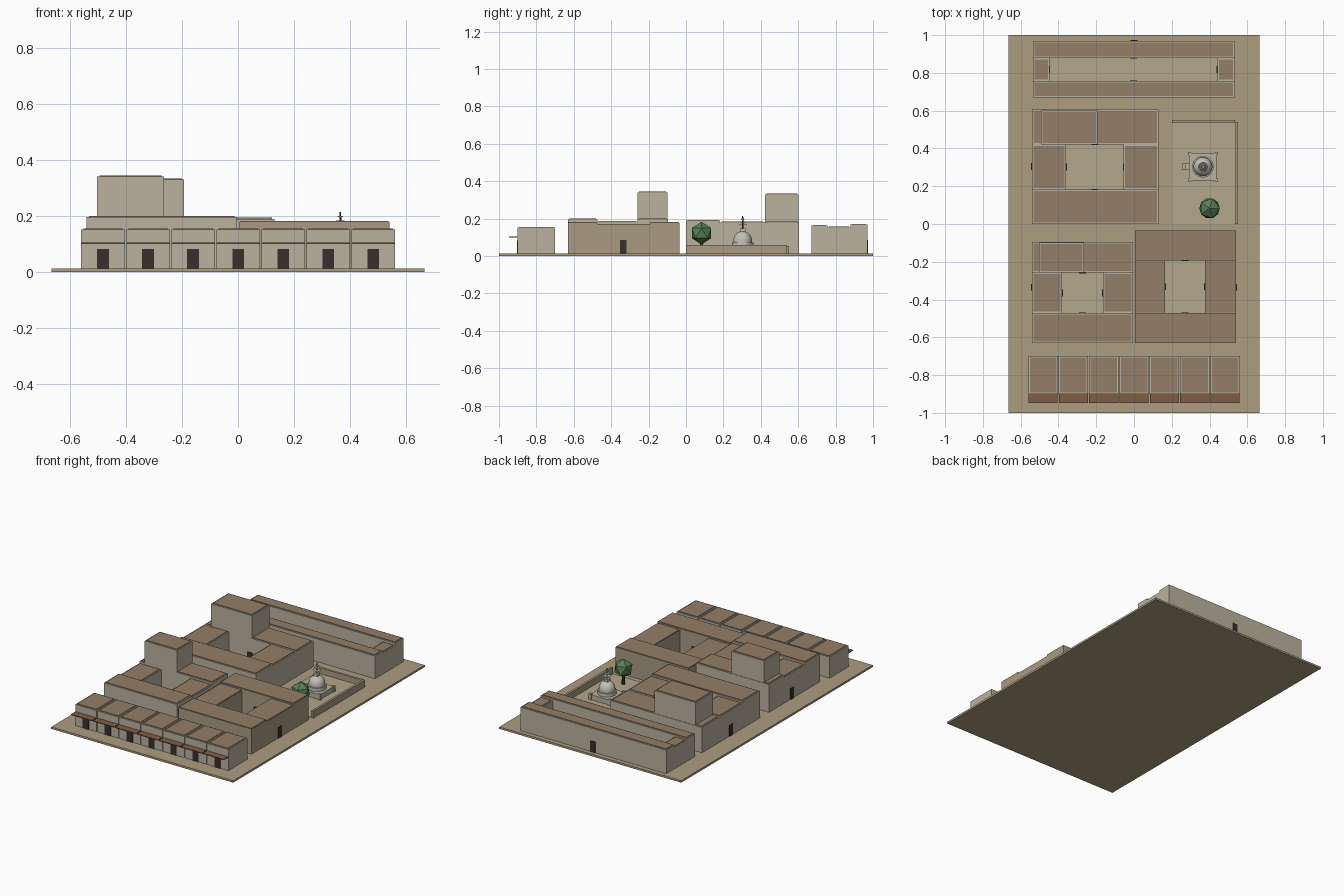
import bpy, math

if "Cube" in bpy.data.objects:
    bpy.data.objects.remove(bpy.data.objects["Cube"])

def mat(name, r, g, b):
    m = bpy.data.materials.new(name)
    m.diffuse_color = (r, g, b, 1)
    m.use_nodes = True
    m.node_tree.nodes["Principled BSDF"].inputs["Base Color"].default_value = m.diffuse_color
    return m

EARTH = mat("earth", 0.42, 0.34, 0.22)
PAVING = mat("paving", 0.46, 0.39, 0.26)
PALE = mat("pale_plaster", 0.50, 0.45, 0.35)
MUD = mat("mud_plaster", 0.40, 0.33, 0.23)
ROOF = mat("roof_clay", 0.30, 0.21, 0.14)
AWN = mat("awning_cloth", 0.22, 0.11, 0.06)
DARK = mat("dark_wood", 0.04, 0.03, 0.025)
STONE = mat("stone", 0.55, 0.53, 0.48)
LEAF = mat("leaf", 0.10, 0.22, 0.10)
G = 0.013  # ground level

def finish(name, m):
    o = bpy.context.object
    o.name = name
    o.data.materials.append(m)
    return o

def box(name, x0, x1, y0, y1, z0, z1, m):
    bpy.ops.mesh.primitive_cube_add(size=1, location=((x0+x1)/2, (y0+y1)/2, (z0+z1)/2))
    o = finish(name, m)
    o.scale = (x1-x0, y1-y0, z1-z0)
    return o

def cyl(name, x, y, z0, z1, r0, r1, m, n=16):
    bpy.ops.mesh.primitive_cone_add(vertices=n, radius1=r0, radius2=r1, depth=z1-z0,
                                    location=(x, y, (z0+z1)/2))
    return finish(name, m)

def block(name, x0, x1, y0, y1, z0, z1, m, rim=0.008):
    """Walled volume with an inset roof slab."""
    box(name + "_walls", x0, x1, y0, y1, z0, z1 - 0.004, m)
    box(name + "_roof", x0+rim, x1-rim, y0+rim, y1-rim, z1 - 0.006, z1, ROOF)

def door(name, x, y, along_x, w=0.036, h=0.072):
    a, b = (w/2, 0.004) if along_x else (0.004, w/2)
    box(name, x-a, x+a, y-b, y+b, G, G + h, DARK)

def courtyard_house(name, x0, x1, y0, y1, cx0, cx1, cy0, cy1, hf, hs, hb, m, rim=0.008):
    """Four wings round an open court, a door in each court wall."""
    block(name + "_front_wing", x0, x1, y0, cy0, G, hf, m, rim)
    block(name + "_back_wing", x0, x1, cy1, y1, G, hb, m, rim)
    block(name + "_left_wing", x0, cx0, cy0, cy1, G, hs, m, rim)
    block(name + "_right_wing", cx1, x1, cy0, cy1, G, hs, m, rim)
    box(name + "_court_floor", cx0, cx1, cy0, cy1, G - 0.002, G + 0.003, PAVING)
    mx, my = (cx0+cx1)/2, (cy0+cy1)/2
    for i, y in enumerate((cy0, cy1)):
        door(f"{name}_court_door_{i}", mx, y, True)
    for i, x in enumerate((cx0, cx1)):
        door(f"{name}_court_door_{i+2}", x, my, False)

# Ground slab
box("ground", -0.665, 0.665, -1, 1, 0, G, EARTH)

# Row of seven shops
for i in range(7):
    x = -0.481 + i * 0.1605
    block(f"shop_{i}", x-0.078, x+0.078, -0.9, -0.7, G, 0.156, PALE)
    door(f"shop_door_{i}", x, -0.9, True, 0.042, 0.07)
    box(f"shop_awning_{i}", x-0.077, x+0.077, -0.947, -0.9, 0.1, 0.105, AWN)

# Left front house with upper room
courtyard_house("left_front_house", -0.54, -0.005, -0.63, -0.095,
                -0.38, -0.165, -0.472, -0.258, 0.2, 0.188, 0.2, PALE)
block("left_front_upper_room", -0.502, -0.264, -0.258, -0.098, 0.19, 0.345, PALE)
door("left_front_street_door", -0.54, -0.335, False)

# Right front house
courtyard_house("right_front_house", 0.005, 0.54, -0.63, -0.035,
                0.165, 0.375, -0.472, -0.193, 0.182, 0.172, 0.182, MUD, 0.003)
door("right_front_street_door", 0.54, -0.335, False)

# Left back house with upper room
courtyard_house("left_back_house", -0.54, 0.13, 0, 0.605,
                -0.36, -0.055, 0.182, 0.422, 0.194, 0.184, 0.184, PALE)
block("left_back_upper_room", -0.492, -0.192, 0.422, 0.602, 0.18, 0.334, PALE)
door("left_back_street_door", -0.54, 0.305, False)

# Long back hall
courtyard_house("back_hall", -0.535, 0.532, 0.67, 0.97,
                -0.448, 0.442, 0.757, 0.88, 0.167, 0.157, 0.172, PALE)
door("back_hall_street_door", 0, 0.97, True)

# Shrine yard and low walls
box("yard_floor", 0.2, 0.535, 0, 0.535, G - 0.002, G + 0.004, PAVING)
box("yard_back_wall", 0.2, 0.535, 0.535, 0.55, G, 0.055, MUD)
box("yard_right_wall", 0.535, 0.55, 0, 0.54, G, 0.06, MUD)

# Domed shrine
SX, SY = 0.365, 0.303
box("shrine_plinth", SX-0.073, SX+0.073, SY-0.073, SY+0.073, G, 0.05, PALE)
for i, (sx, sy) in enumerate(((-1, -1), (1, -1), (1, 1), (-1, 1))):
    box(f"shrine_post_{i}", SX+sx*0.071-0.008, SX+sx*0.071+0.008,
        SY+sy*0.071-0.008, SY+sy*0.071+0.008, G, 0.056, PALE)
for i, h in enumerate((0.025, 0.038)):
    box(f"shrine_step_{i}", SX-0.112+i*0.018, SX-0.07, SY-0.016, SY+0.016, G, h, PALE)
cyl("shrine_drum", SX, SY, 0.05, 0.072, 0.057, 0.057, STONE, 24)
profile = [(0.05, 0.07)] + [(0.05*math.cos(a), 0.082+0.052*math.sin(a))
           for a in [math.pi/2*k/8 for k in range(9)]]
N = 24
verts = [(SX+r*math.cos(2*math.pi*j/N), SY+r*math.sin(2*math.pi*j/N), z)
         for r, z in profile for j in range(N)]
faces = [(k*N+j, k*N+(j+1) % N, (k+1)*N+(j+1) % N, (k+1)*N+j)
         for k in range(len(profile)-1) for j in range(N)]
me = bpy.data.meshes.new("shrine_dome")
me.from_pydata(verts, [], faces)
me.materials.append(STONE)
dome = bpy.data.objects.new("shrine_dome", me)
bpy.context.collection.objects.link(dome)
for p in me.polygons:
    p.use_smooth = True
box("shrine_cap", SX-0.014, SX+0.014, SY-0.014, SY+0.014, 0.13, 0.147, STONE)
cyl("shrine_spire", SX, SY, 0.145, 0.215, 0.004, 0.003, DARK, 8)
for i, (z, r) in enumerate(((0.165, 0.026), (0.18, 0.018), (0.196, 0.01))):
    cyl(f"shrine_disc_{i}", SX, SY, z, z+0.004, r, r*0.8, STONE, 16)

# Yard tree
cyl("tree_trunk", 0.4, 0.083, G, 0.08, 0.011, 0.008, DARK, 6)
bpy.ops.mesh.primitive_ico_sphere_add(subdivisions=1, radius=0.061, location=(0.4, 0.083, 0.123))
finish("tree_crown", LEAF)
